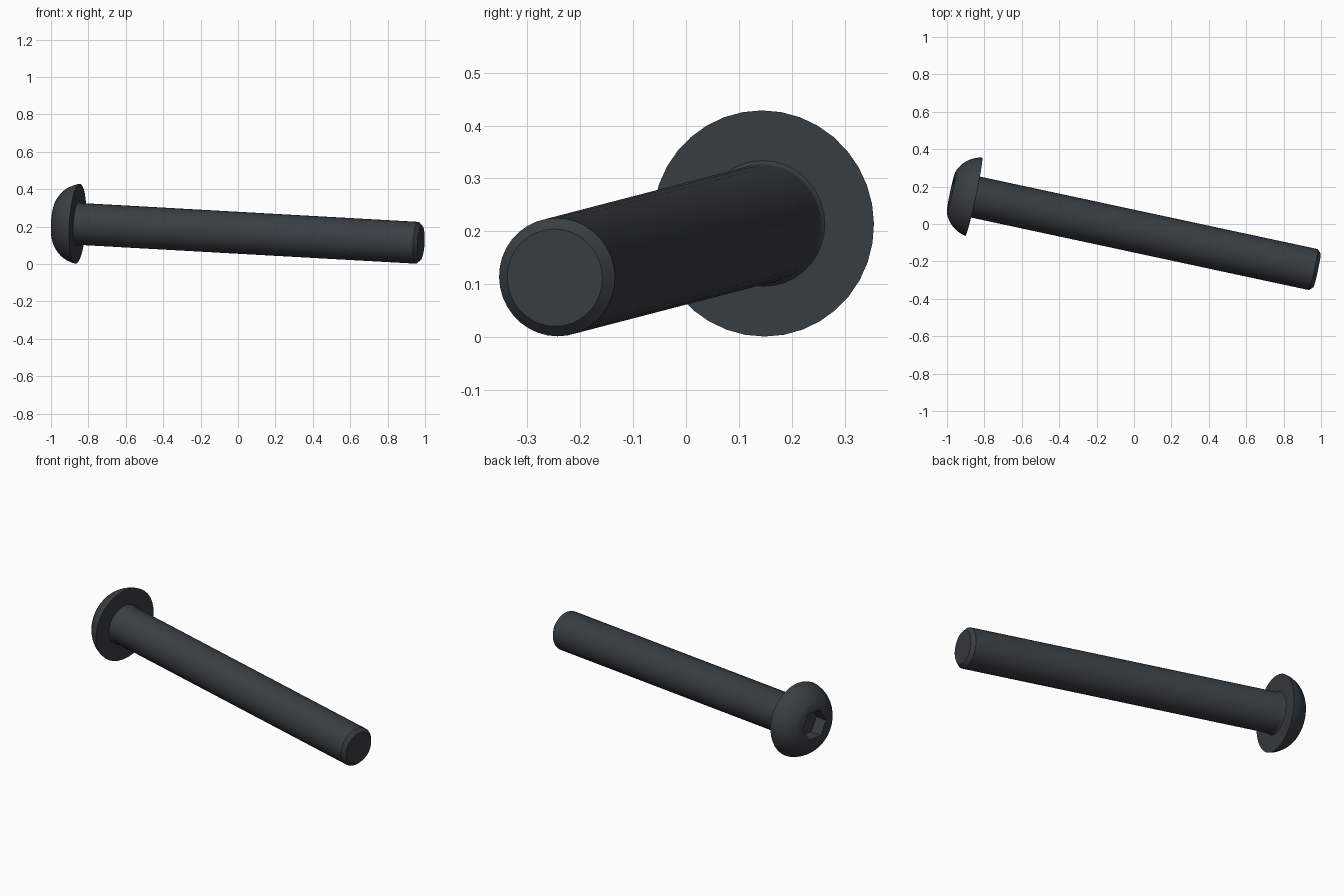
import bpy, bmesh, math
from mathutils import Vector, Matrix

cube = bpy.data.objects.get("Cube")
if cube:
    bpy.data.objects.remove(cube, do_unlink=True)

SIDES = 36
HEAD_R, HEAD_H, TOP_R = 0.214, 0.123, 0.11
SHAFT_R, LENGTH, CHAMFER = 0.112, 1.88, 0.02
SOCKET_R, SOCKET_DEPTH = 0.087, 0.078

# Local z runs along the bolt, from the tip towards the top of the head
axis = Vector((-0.976, 0.2095, 0.0545)).normalized()
seat = Vector((-0.857, 0.146, 0.215))
placement = Matrix.Translation(seat) @ axis.to_track_quat('Z', 'Y').to_matrix().to_4x4()

steel = bpy.data.materials.new("dark_steel")
steel.use_nodes = True
colour = (0.040, 0.049, 0.058, 1)
steel.diffuse_color = colour
steel.node_tree.nodes["Principled BSDF"].inputs["Base Color"].default_value = colour


def ring(bm, radius, z, sides=SIDES):
    turn = 2 * math.pi / sides
    return [bm.verts.new((radius * math.cos(i * turn), radius * math.sin(i * turn), z))
            for i in range(sides)]


def join(bm, a, b):
    for i in range(len(a)):
        j = (i + 1) % len(a)
        bm.faces.new((a[i], a[j], b[j], b[i]))


def lathe(bm, profile):
    rings = [ring(bm, r, z) for r, z in profile]
    for a, b in zip(rings, rings[1:]):
        join(bm, a, b)
    return rings


def finish(bm, name):
    bmesh.ops.recalc_face_normals(bm, faces=bm.faces)
    mesh = bpy.data.meshes.new(name)
    bm.to_mesh(mesh)
    bm.free()
    mesh.materials.append(steel)
    obj = bpy.data.objects.new(name, mesh)
    bpy.context.collection.objects.link(obj)
    obj.matrix_world = placement
    bpy.ops.object.select_all(action='DESELECT')
    obj.select_set(True)
    bpy.context.view_layer.objects.active = obj
    bpy.ops.object.shade_smooth_by_angle(angle=math.radians(30))


# Shaft with a chamfered tip and a small fillet under the head
bm = bmesh.new()
rings = lathe(bm, [(SHAFT_R - CHAMFER, -LENGTH), (SHAFT_R, CHAMFER - LENGTH),
                   (SHAFT_R, -0.012), (SHAFT_R + 0.002, -0.005),
                   (SHAFT_R + 0.007, 0), (SHAFT_R, 0.01)])
bm.faces.new(rings[0])
bm.faces.new(rings[-1])
finish(bm, "shaft")

# Domed head: a circular arc from the rim up to the flat top
bm = bmesh.new()
arc_z, arc_r = -0.027, 0.056
start = math.atan2(-arc_z, HEAD_R - arc_r) * -1
end = math.atan2(HEAD_H - arc_z, TOP_R - arc_r)
radius = math.hypot(arc_z, HEAD_R - arc_r)
start = -start
profile = []
for i in range(11):
    t = start + (end - start) * i / 10
    profile.append((arc_r + radius * math.cos(t), arc_z + radius * math.sin(t)))
profile[-1] = (TOP_R, HEAD_H)
rings = lathe(bm, profile)
bm.faces.new(rings[0])

# Hexagonal socket sunk into the flat top
mouth = ring(bm, SOCKET_R, HEAD_H, 6)
floor = ring(bm, SOCKET_R, HEAD_H - SOCKET_DEPTH, 6)
join(bm, mouth, floor)
bm.faces.new(floor)
step = SIDES // 6
for k in range(6):
    n = (k + 1) % 6
    outer = [rings[-1][(k * step + i) % SIDES] for i in range(step + 1)]
    bm.faces.new(outer + [mouth[n], mouth[k]])
finish(bm, "head")
